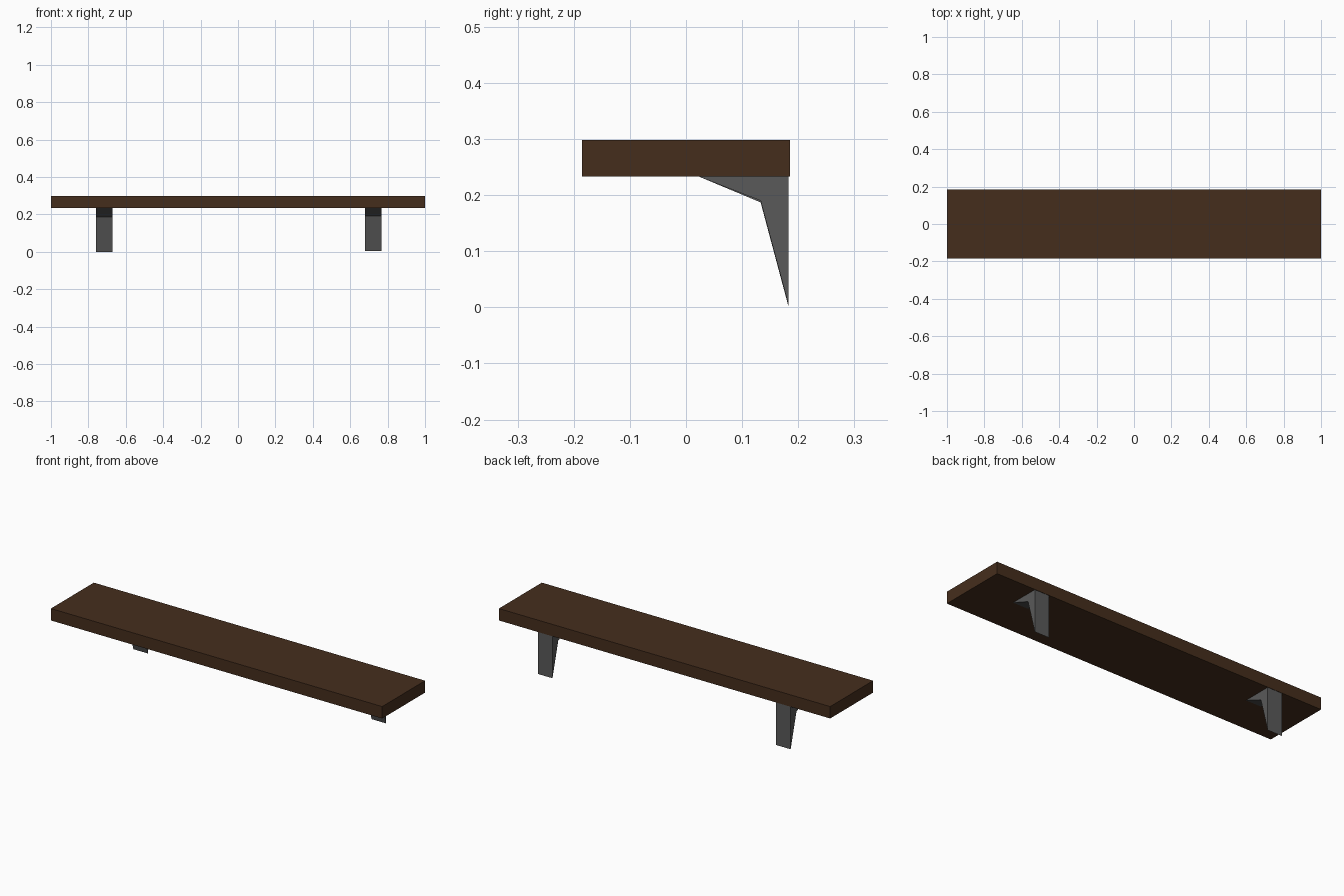
import bpy, bmesh

if "Cube" in bpy.data.objects:
    bpy.data.objects.remove(bpy.data.objects["Cube"])


def material(name, rgb):
    m = bpy.data.materials.new(name)
    m.diffuse_color = (*rgb, 1)
    m.use_nodes = True
    m.node_tree.nodes["Principled BSDF"].inputs["Base Color"].default_value = m.diffuse_color
    return m


def extrude_profile(name, profile, x0, x1, mat):
    """Extrude a closed (y, z) profile along x."""
    bm = bmesh.new()
    face = bm.faces.new([bm.verts.new((x0, y, z)) for y, z in profile])
    geom = bmesh.ops.extrude_face_region(bm, geom=[face])["geom"]
    verts = [g for g in geom if isinstance(g, bmesh.types.BMVert)]
    bmesh.ops.translate(bm, verts=verts, vec=(x1 - x0, 0, 0))
    bmesh.ops.recalc_face_normals(bm, faces=bm.faces)
    mesh = bpy.data.meshes.new(name)
    bm.to_mesh(mesh)
    bm.free()
    mesh.materials.append(mat)
    obj = bpy.data.objects.new(name, mesh)
    bpy.context.collection.objects.link(obj)
    return obj


wood = material("dark_wood", (0.06, 0.027, 0.012))
metal = material("grey_metal", (0.1, 0.1, 0.1))

DEPTH, BOTTOM, TOP = 0.185, 0.233, 0.298

# Shelf board
board = [(-DEPTH, BOTTOM), (DEPTH, BOTTOM), (DEPTH, TOP), (-DEPTH, TOP)]
extrude_profile("shelf_board", board, -1, 1, wood)

# Tapered wall brackets under the back edge
for name, x, tip, bend in (("left_bracket", -0.716, 0.0, 0.187),
                           ("right_bracket", 0.722, 0.003, 0.19)):
    bracket = [(0.183, BOTTOM), (0.023, BOTTOM), (0.133, bend), (0.183, tip)]
    extrude_profile(name, bracket, x - 0.044, x + 0.044, metal)
